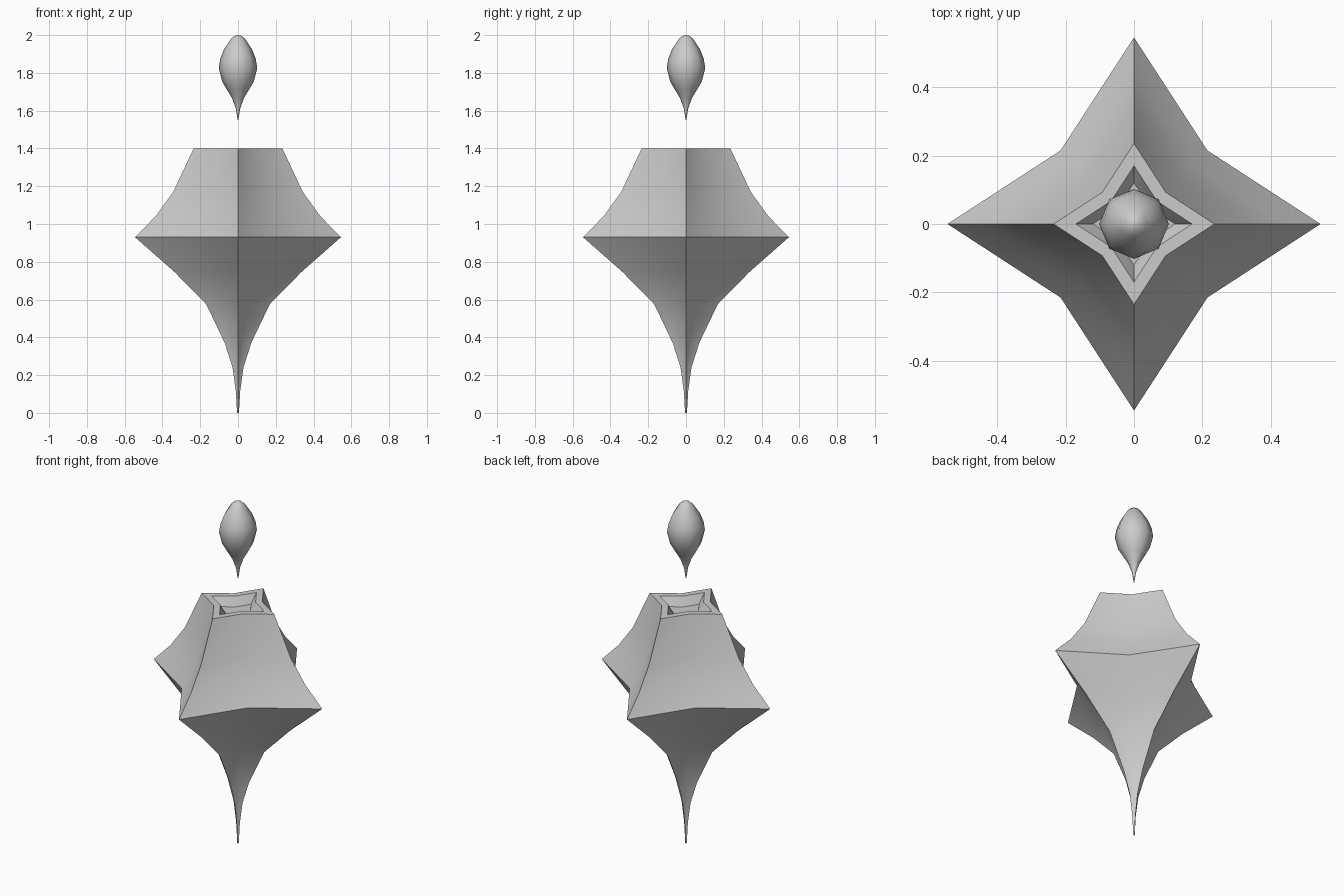
import bpy, bmesh, math

if "Cube" in bpy.data.objects:
    bpy.data.objects.remove(bpy.data.objects["Cube"])


def star(r, z):
    # four-pointed cross-section with shallow diagonal valleys
    v = r * 0.394 * math.sqrt(2)
    return [((r if i % 2 == 0 else v) * math.cos(i * math.pi / 4),
             (r if i % 2 == 0 else v) * math.sin(i * math.pi / 4), z) for i in range(8)]


def octagon(r, z):
    return [(r * math.cos(i * math.pi / 4), r * math.sin(i * math.pi / 4), z) for i in range(8)]


def loft(name, section, profile, angle):
    bm = bmesh.new()
    rings = [[bm.verts.new(p) for p in section(r, z)] for r, z in profile]
    for a, b in zip(rings, rings[1:]):
        for i in range(8):
            j = (i + 1) % 8
            bm.faces.new((a[i], a[j], b[j], b[i]))
    bm.faces.new(rings[0][::-1])
    bm.faces.new(rings[-1])
    bmesh.ops.recalc_face_normals(bm, faces=bm.faces)
    mesh = bpy.data.meshes.new(name)
    bm.to_mesh(mesh)
    bm.free()
    ob = bpy.data.objects.new(name, mesh)
    bpy.context.collection.objects.link(ob)
    bpy.ops.object.select_all(action='DESELECT')
    ob.select_set(True)
    bpy.context.view_layer.objects.active = ob
    bpy.ops.object.shade_smooth_by_angle(angle=math.radians(angle))
    return ob


# Star-shaped body: spike, waist, shoulder, rim and shallow recess
loft("star_body", star, [
    (0.005, 0), (0.012, 0.12), (0.029, 0.24), (0.07, 0.37), (0.168, 0.575),
    (0.335, 0.745), (0.545, 0.93), (0.437, 1.04), (0.343, 1.17), (0.235, 1.40),
    (0.17, 1.40), (0.12, 1.35)], 30)

# Floating flame-like drop
loft("floating_drop", octagon, [
    (0.002, 1.55), (0.011, 1.61), (0.031, 1.665), (0.058, 1.71), (0.085, 1.757),
    (0.102, 1.825), (0.094, 1.875), (0.074, 1.925), (0.038, 1.98), (0.018, 1.996),
    (0.002, 2.0)], 80)
